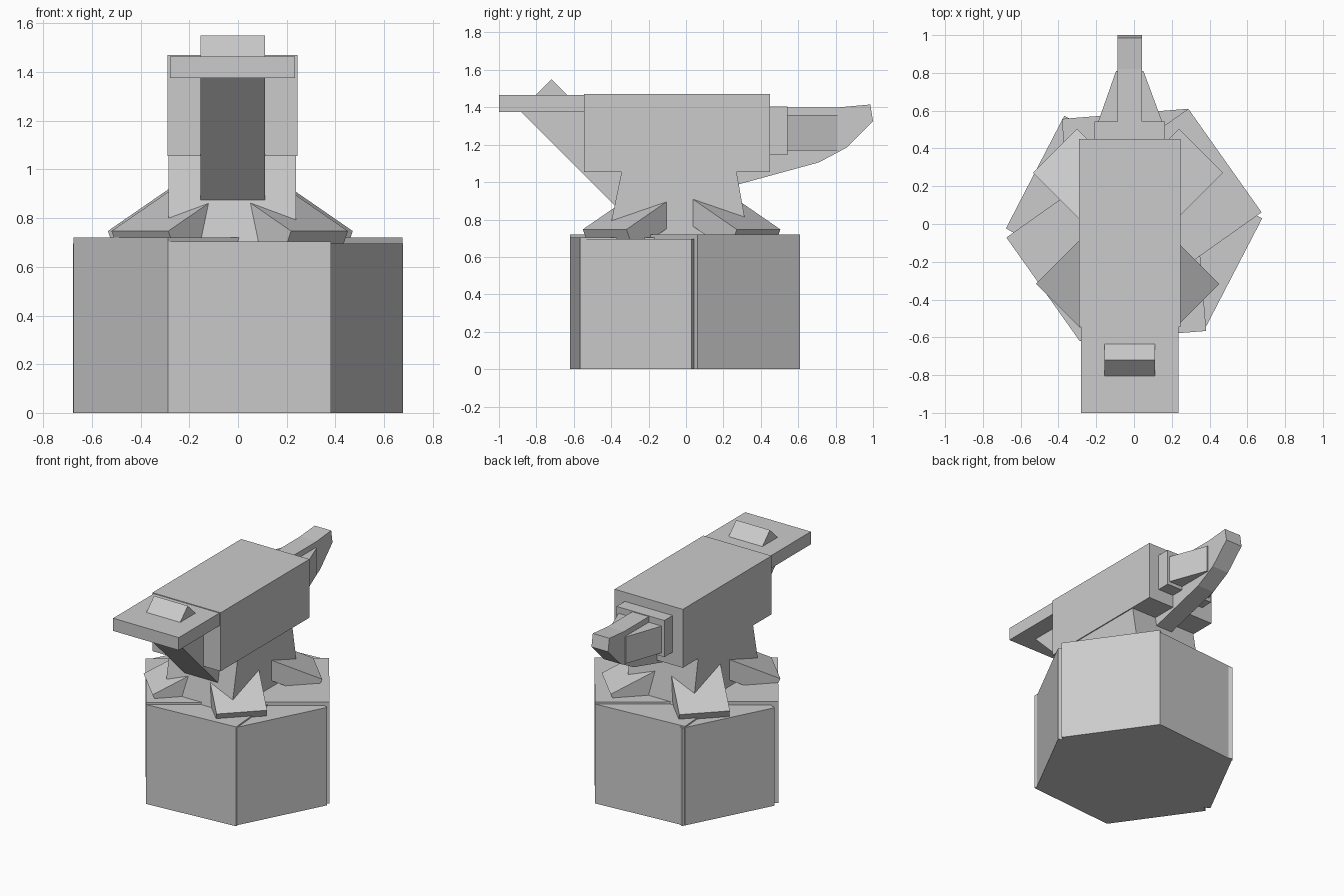
import bpy, bmesh
from math import radians
from mathutils import Matrix, Vector

default = bpy.data.objects.get("Cube")
if default:
    bpy.data.objects.remove(default, do_unlink=True)

grey = bpy.data.materials.new("plain_grey")
grey.use_nodes = True
colour = (0.6, 0.6, 0.6, 1)
grey.diffuse_color = colour
grey.node_tree.nodes["Principled BSDF"].inputs["Base Color"].default_value = colour


def add_object(name, bm):
    bmesh.ops.recalc_face_normals(bm, faces=bm.faces)
    mesh = bpy.data.meshes.new(name)
    bm.to_mesh(mesh)
    bm.free()
    mesh.materials.append(grey)
    obj = bpy.data.objects.new(name, mesh)
    bpy.context.collection.objects.link(obj)
    return obj


def box(name, low, high, placement=Matrix()):
    bm = bmesh.new()
    bmesh.ops.create_cube(bm, size=1)
    low, high = Vector(low), Vector(high)
    for v in bm.verts:
        v.co = placement @ Vector([(a + b) / 2 + c * (b - a) for a, b, c in zip(low, high, v.co)])
    return add_object(name, bm)


def side_profile(name, points, x_low, x_high):
    """Extrude a (y, z) outline across x."""
    bm = bmesh.new()
    face = bm.faces.new([bm.verts.new((x_low, y, z)) for y, z in points])
    moved = bmesh.ops.extrude_face_region(bm, geom=[face])["geom"]
    bmesh.ops.translate(bm, vec=(x_high - x_low, 0, 0),
                        verts=[g for g in moved if isinstance(g, bmesh.types.BMVert)])
    return add_object(name, bm)


# Stump: three overlapping blocks forming a rough hexagon
for i, (angle, height, y) in enumerate([(35.3, 0.72, -0.005), (-27.4, 0.695, 0.003), (94.6, 0.705, -0.005)]):
    turn = Matrix.Translation((0, y, 0)) @ Matrix.Rotation(radians(angle), 4, "Z")
    box(f"stump_block_{i + 1}", (-0.59, -0.336, 0), (0.59, 0.336, height), turn)

# Feet: tilted slabs sloping out from the waist
feet = [("back_left", 0.355, 0.388, -135), ("back_right", -0.418, 0.388, -45),
        ("front_left", 0.335, -0.435, 135), ("front_right", -0.403, -0.433, 45)]
for name, x, y, angle in feet:
    place = (Matrix.Translation((x, y, 0.747)) @ Matrix.Rotation(radians(angle), 4, "Z")
             @ Matrix.Rotation(radians(-26), 4, "Y"))
    box(f"foot_{name}", (0, -0.165, -0.13), (0.48, 0.165, 0), place)

# Waist and main body
side_profile("waist", [(-0.42, 0.69), (0.335, 0.69), (0.262, 1.1), (-0.335, 1.1)], -0.285, 0.238)
box("body", (-0.29, -0.545, 1.055), (0.245, 0.45, 1.47))

# Front shelf with a diagonal brace whose corner pokes through the top
box("front_shelf", (-0.28, -1, 1.375), (0.235, -0.5, 1.465))
side_profile("front_brace", [(-0.72, 1.55), (-0.888, 1.382), (-0.38, 0.874), (-0.212, 1.042)], -0.155, 0.11)

# Horn: collar, spine with its lower strut, and tapered cheeks
box("horn_collar", (-0.21, 0.42, 1.145), (0.165, 0.543, 1.405))
side_profile("horn_spine", [(0.2, 0.966), (0.71, 1.105), (0.86, 1.185), (1, 1.325),
                            (0.985, 1.415), (0.82, 1.4), (0.2, 1.4)], -0.088, 0.042)
cheeks = box("horn_cheeks", (-0.19, 0.5, 1.17), (0.15, 0.81, 1.36))
for v in cheeks.data.vertices:
    if v.co.y > 0.7:
        v.co.x = -0.095 if v.co.x < 0 else 0.05
    else:
        v.co.y = 0.54
